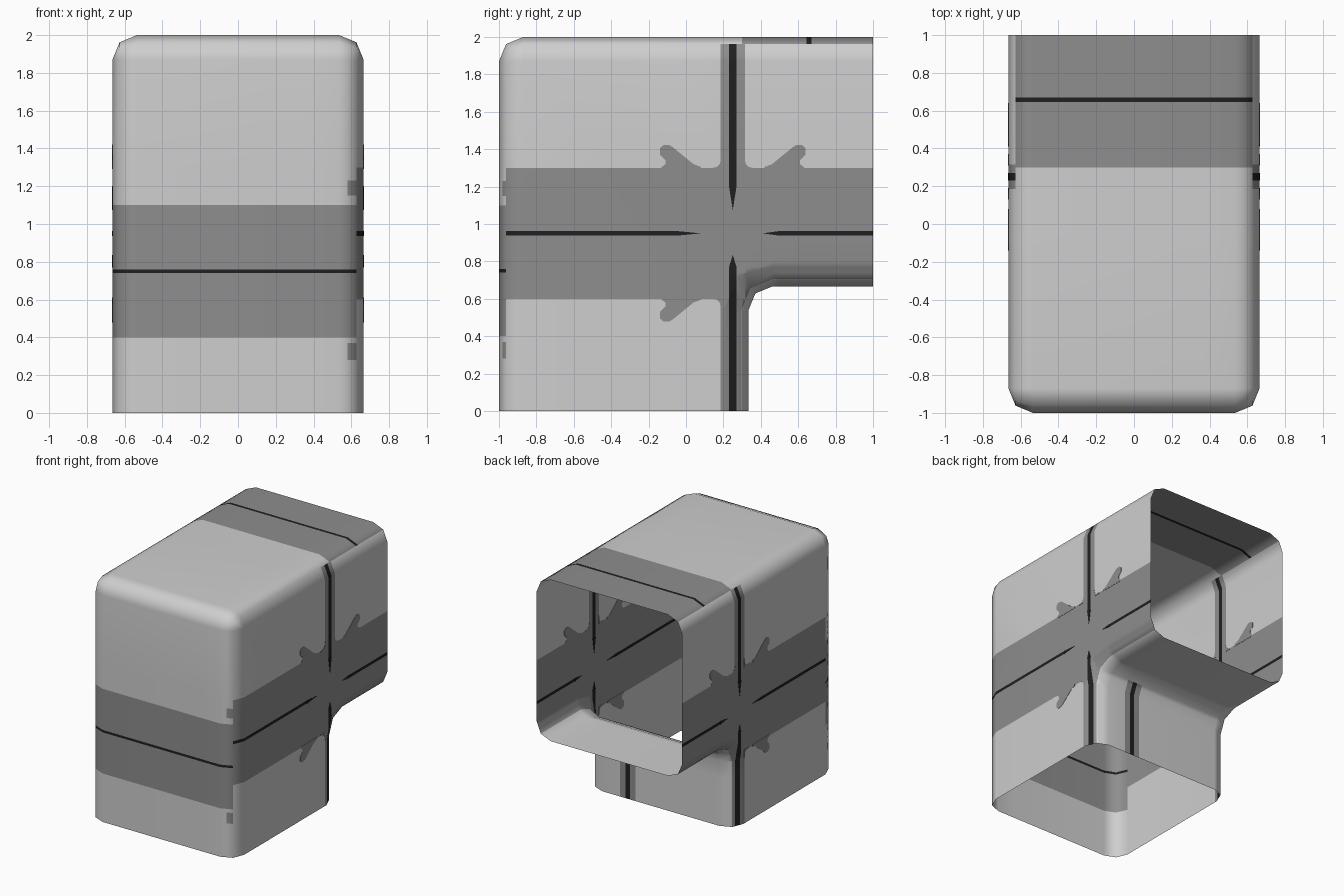
import bpy, bmesh, math
from mathutils import Vector

if "Cube" in bpy.data.objects:
    bpy.data.objects.remove(bpy.data.objects["Cube"])

W, R = 0.665, 0.13            # half width, edge rounding
K = R * (1 - math.sqrt(0.5))  # inset of the rounding's middle point


def material(name, v):
    m = bpy.data.materials.new(name)
    m.diffuse_color = (v, v, v, 1)
    m.use_nodes = True
    m.node_tree.nodes["Principled BSDF"].inputs["Base Color"].default_value = m.diffuse_color
    return m


MATS = [material("light_grey", 0.62), material("mid_grey", 0.27), material("black", 0.014)]


def arc(cy, cz, r, angles):
    return [(cy + r * math.cos(math.radians(a)), cz + r * math.sin(math.radians(a))) for a in angles]


def inner_chain(d):           # back of the leg, fillet, underside of the arm
    return [(0.333 - d, 0)] + arc(0.463, 0.537, R + d, (180, 135, 90)) + [(1, 0.667 + d)]


def outer_chain(d):           # top of the arm, rounded corner, front
    return [(1, 2 - d)] + arc(-0.87, 1.87, R - d, (90, 135, 180)) + [(-1 + d, 0)]


# Elbow duct shell, open at the bottom and at the back
bm = bmesh.new()
rings = [(W, R), (W - K, K), (W - R, 0), (-W + R, 0), (-W + K, K), (-W, R)]
ends = []
for chain in (inner_chain, outer_chain):
    rows = [[bm.verts.new((x, y, z)) for y, z in chain(d)] for x, d in rings]
    for a, b in zip(rows, rows[1:]):
        for i in range(4):
            bm.faces.new((a[i], a[i + 1], b[i + 1], b[i]))
    ends.append((rows[0], rows[-1]))
for side in (0, 1):
    a, b = ends[0][side], ends[1][side]
    for i in range(4):
        bm.faces.new((a[i], a[i + 1], b[3 - i], b[4 - i]))
bmesh.ops.remove_doubles(bm, verts=bm.verts[:], dist=0.0005)
bmesh.ops.recalc_face_normals(bm, faces=bm.faces[:])
top = max(bm.faces, key=lambda f: f.calc_center_median().z)
if top.normal.z < 0:
    bmesh.ops.reverse_faces(bm, faces=bm.faces[:])

# Cut the shell along the borders of the painted bands
cuts = {0: (0.23, 0.28, 0.32, 0.37, 0.58),
        1: (-0.05, 0.185, 0.23, 0.27, 0.3, 0.315, 0.5, 0.645, 0.67),
        2: (0.28, 0.37, 0.4, 0.6, 0.74, 0.76, 0.77, 0.9375, 0.9625, 1.1, 1.15, 1.2, 1.23, 1.3)}
for axis, values in cuts.items():
    n = Vector((0, 0, 0))
    n[axis] = 1
    for v in values:
        bmesh.ops.bisect_plane(bm, geom=bm.verts[:] + bm.edges[:] + bm.faces[:],
                               plane_co=n * v, plane_no=n, dist=0.0001)


def paint(c):
    x, y, z = c
    if abs(x) > W - K and not (x < 0 and y < -0.87):            # sides
        if abs(z - 0.95) < 0.0125 and (y < -0.05 or y > 0.5):
            return 2
        if abs(y - 0.25) < 0.02 and (z < 0.77 or z > 1.2):
            return 2
        return 1 if abs(z - 0.95) < 0.35 or abs(y - 0.25) < 0.065 else 0
    if y < -0.87 and z < 1.87:                                  # front
        if abs(z - 0.75) < 0.35:
            return 2 if abs(z - 0.75) < 0.01 else 1
        return 1 if x > 0.58 and (1.15 < z < 1.23 or 0.28 < z < 0.37) else 0
    if z > 1.9 and y > 0.3:                                     # top
        return 2 if 0.645 < y < 0.67 else 1
    if 0.3 < y < 0.4 and z < 0.63 and abs(x - 0.3) < 0.07:      # back of the leg
        return 2 if abs(x - 0.3) < 0.02 else 1
    return 0


for f in bm.faces:
    f.material_index = paint(f.calc_center_median())


def make_object(name, bm, mats):
    me = bpy.data.meshes.new(name)
    bm.to_mesh(me)
    bm.free()
    for m in mats:
        me.materials.append(m)
    ob = bpy.data.objects.new(name, me)
    bpy.context.collection.objects.link(ob)
    return ob


duct = make_object("elbow_duct", bm, MATS)
bpy.context.view_layer.objects.active = duct
duct.select_set(True)
bpy.ops.object.shade_smooth_by_angle(angle=math.radians(60))
wn = duct.modifiers.new("weighted", 'WEIGHTED_NORMAL')
wn.keep_sharp = True


def plates(name, outlines, mat, t):
    """Thin plates through both side walls, visible inside and outside."""
    bm = bmesh.new()
    for s in (-1, 1):
        for pts in outlines:
            f = bm.faces.new([bm.verts.new((s * W - t, y, z)) for y, z in pts])
            ext = bmesh.ops.extrude_face_region(bm, geom=[f], use_keep_orig=True)
            bmesh.ops.translate(bm, vec=(2 * t, 0, 0),
                                verts=[g for g in ext["geom"] if isinstance(g, bmesh.types.BMVert)])
    bmesh.ops.recalc_face_normals(bm, faces=bm.faces[:])
    return make_object(name, bm, [mat])


# Painted blotches around the crossing of the bands, mirrored about its centre
lobe = [(0.08, 0.34), (0.08, 0.355), (0.04, 0.37), (-0.07, 0.46), (-0.09, 0.472), (-0.12, 0.472),
        (-0.14, 0.455), (-0.14, 0.42), (-0.11, 0.39), (-0.11, 0.37), (-0.13, 0.355), (-0.13, 0.34)]
web = [(0.19, 0.34), (0.19, 0.41), (0.18, 0.37), (0.165, 0.355), (0.13, 0.348), (0.13, 0.34)]
shapes = []
for my, mz in ((1, 1), (-1, 1), (1, -1)):
    for pts in (lobe, web):
        shapes.append([(0.25 + my * (y - 0.25), 0.95 + mz * z) for y, z in pts])
plates("painted_blotches", shapes, MATS[1], 0.002)

# Tapered tips of the black lines
tips = [[(-0.05, 0.9375), (-0.05, 0.9625), (0.08, 0.95)],
        [(0.5, 0.9375), (0.5, 0.9625), (0.41, 0.95)],
        [(0.23, 0.77), (0.27, 0.77), (0.25, 0.835)],
        [(0.23, 1.2), (0.27, 1.2), (0.25, 1.075)]]
plates("line_tips", tips, MATS[2], 0.003)
